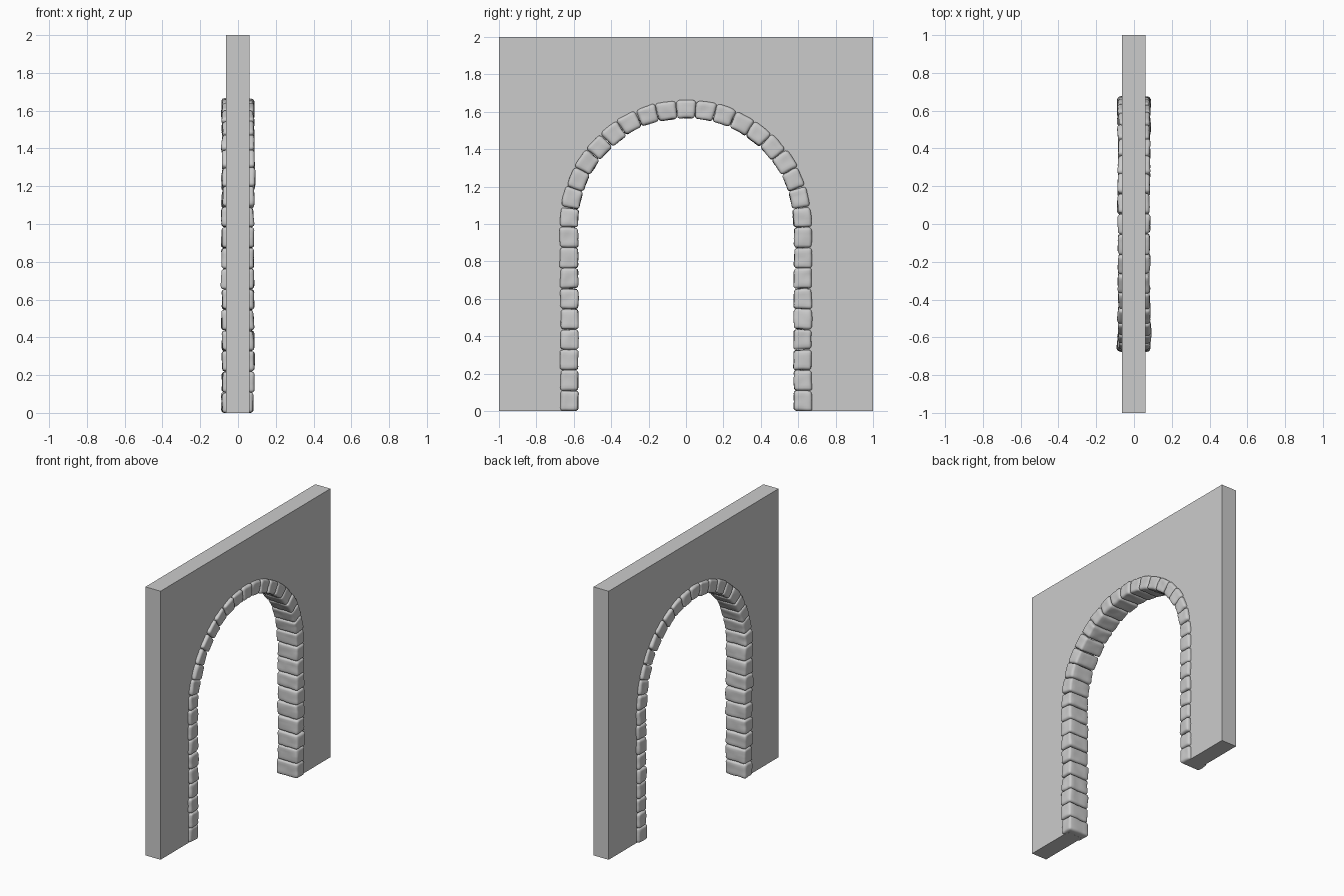
import bpy, bmesh, math, random
from mathutils import Vector, noise

if "Cube" in bpy.data.objects:
    bpy.data.objects.remove(bpy.data.objects["Cube"])

random.seed(7)
SPRING, R = 0.99, 0.625          # springing height and centre-line radius
JAMB, ARCH = 9, 19               # stones per jamb, stones round the arch
HX, HN = 0.084, 0.048            # half depth and half face width of a stone
WALL_X0, WALL_X1 = -0.0625, 0.0615


def on_path(s, n):
    """Point at distance s along the arch line, n outward from it (y, z)."""
    arc = math.pi * R
    if s < SPRING:
        return -(R + n), s
    if s > SPRING + arc:
        return R + n, 2 * SPRING + arc - s
    a = math.pi - (s - SPRING) / R
    return (R + n) * math.cos(a), SPRING + (R + n) * math.sin(a)


def add_object(name, bm):
    bmesh.ops.recalc_face_normals(bm, faces=bm.faces)
    me = bpy.data.meshes.new(name)
    bm.to_mesh(me)
    bm.free()
    ob = bpy.data.objects.new(name, me)
    bpy.context.collection.objects.link(ob)
    return ob


# Wall slab with round-headed opening
outline = [(-1, 0), (-1, 2), (1, 2), (1, 0), (R, 0)]
for i in range(33):
    a = math.pi * i / 32
    outline.append((R * math.cos(a), SPRING + R * math.sin(a)))
outline.append((-R, 0))
bm = bmesh.new()
face = bm.faces.new([bm.verts.new((WALL_X0, y, z)) for y, z in outline])
ext = bmesh.ops.extrude_face_region(bm, geom=[face])
moved = [g for g in ext["geom"] if isinstance(g, bmesh.types.BMVert)]
bmesh.ops.translate(bm, verts=moved, vec=(WALL_X1 - WALL_X0, 0, 0))
add_object("wall", bm)


def add_stone(target, s0, s1, seed):
    """Rounded, slightly irregular block bent onto the arch line."""
    b = bmesh.new()
    hs = (s1 - s0) / 2 - 0.0005
    bmesh.ops.create_cube(b, size=2)
    for v in b.verts:
        v.co = Vector((v.co.x * (HX + random.uniform(-.004, .005)),
                       v.co.y * (hs + random.uniform(-.003, .002)),
                       v.co.z * (HN + random.uniform(-.003, .003))))
    bmesh.ops.bevel(b, geom=b.edges[:], offset=0.016, segments=3,
                    profile=0.5, affect='EDGES')
    long_edges = [e for e in b.edges if e.calc_length() > 0.035]
    bmesh.ops.subdivide_edges(b, edges=long_edges, cuts=4, use_grid_fill=True)
    shift = Vector((random.uniform(-.003, .003), 0, random.uniform(-.002, .002)))
    mid = (s0 + s1) / 2
    b.normal_update()
    new = {}
    for v in b.verts:
        bump = noise.noise(v.co * 22 + Vector((seed * 3.7, seed * 1.3, 0)))
        p = v.co + v.normal * 0.004 * bump + shift
        y, z = on_path(mid + p.y, p.z)
        new[v] = target.verts.new((p.x, y, max(z, 0)))
    for f in b.faces:
        target.faces.new([new[v] for v in f.verts]).smooth = True
    b.free()


# Ring of stones: left jamb, arch, right jamb
pitch = 0.983 / JAMB
total = 2 * SPRING + math.pi * R
joints = [i * pitch for i in range(JAMB)]
step = (total - 2 * 0.983) / ARCH
joints += [0.983 + i * step for i in range(ARCH)]
joints += [total - 0.983 + i * pitch for i in range(JAMB + 1)]
bm = bmesh.new()
for i in range(len(joints) - 1):
    add_stone(bm, joints[i], joints[i + 1], i)
add_object("arch_stones", bm)
